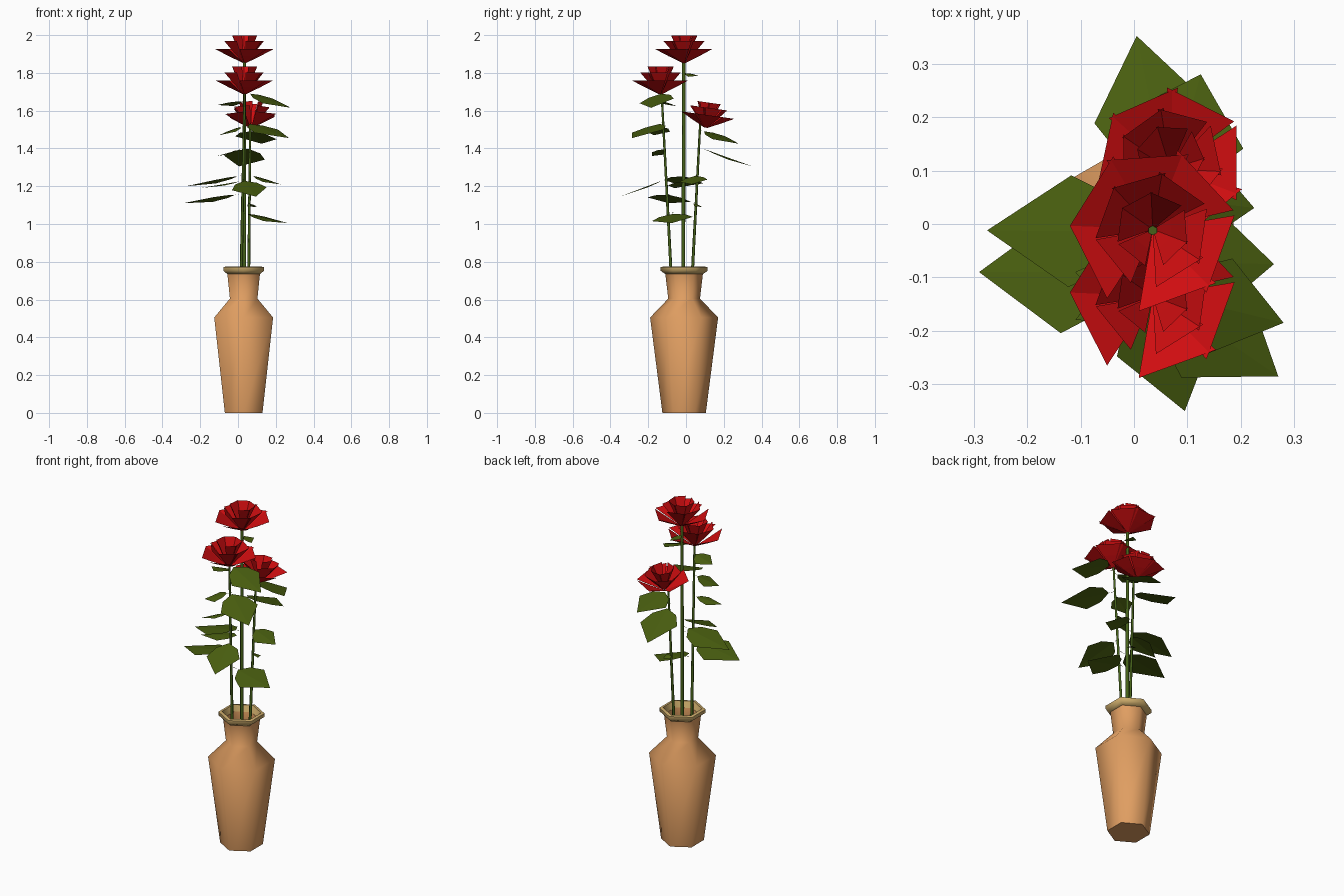
import bpy, bmesh, math
from mathutils import Vector, Matrix

cube = bpy.data.objects.get("Cube")
if cube:
    bpy.data.objects.remove(cube, do_unlink=True)


def material(name, color):
    m = bpy.data.materials.new(name)
    m.use_nodes = True
    m.diffuse_color = (*color, 1)
    m.node_tree.nodes["Principled BSDF"].inputs["Base Color"].default_value = (*color, 1)
    return m


CLAY = material("clay", (0.74, 0.34, 0.12))
RIM = material("rim_glaze", (0.62, 0.42, 0.15))
GREEN = material("leaf_green", (0.068, 0.115, 0.005))
STEM = material("stem_green", (0.06, 0.12, 0.01))
RED = material("petal_red", (0.62, 0.004, 0.005))


def finish(name, bm, mat, smooth=None):
    mesh = bpy.data.meshes.new(name)
    bm.to_mesh(mesh)
    bm.free()
    mesh.materials.append(mat)
    obj = bpy.data.objects.new(name, mesh)
    bpy.context.collection.objects.link(obj)
    if smooth:
        bpy.ops.object.select_all(action="DESELECT")
        obj.select_set(True)
        bpy.context.view_layer.objects.active = obj
        bpy.ops.object.shade_smooth_by_angle(angle=math.radians(smooth))
    return obj


def lathe(name, profile, mat, center=(0.03, -0.01), closed=False):
    """Six-sided turned shape with corners at front and back."""
    bm = bmesh.new()
    rings = []
    for r, z in profile:
        rings.append([bm.verts.new((center[0] + r * math.sin(k * math.pi / 3),
                                    center[1] - r * math.cos(k * math.pi / 3), z))
                      for k in range(6)])
    pairs = list(zip(rings, rings[1:]))
    if closed:
        pairs.append((rings[-1], rings[0]))
    else:
        bm.faces.new(rings[0])
        bm.faces.new(rings[-1])
    for a, b in pairs:
        for k in range(6):
            n = (k + 1) % 6
            bm.faces.new((a[k], a[n], b[n], b[k]))
    bmesh.ops.recalc_face_normals(bm, faces=bm.faces)
    return finish(name, bm, mat, 65)


# Vase: outer wall, then inner wall back down to the floor
lathe("vase_body", [(0.115, 0), (0.18, 0.505), (0.084, 0.605), (0.1, 0.74),
                    (0.09, 0.74), (0.074, 0.605), (0.16, 0.5), (0.1, 0.03)], CLAY)
lathe("vase_rim", [(0.1, 0.735), (0.124, 0.752), (0.124, 0.772),
                   (0.105, 0.775), (0.09, 0.735)], RIM, closed=True)


# Stems
def stem(name, start, end, r0, r1):
    start, end = Vector(start), Vector(end)
    axis = end - start
    bm = bmesh.new()
    place = Matrix.Translation((start + end) / 2) @ axis.to_track_quat("Z", "Y").to_matrix().to_4x4()
    bmesh.ops.create_cone(bm, cap_ends=True, segments=6, radius1=r0, radius2=r1,
                          depth=axis.length, matrix=place)
    finish(name, bm, STEM, 65)


stem("stem_tall", (0.035, -0.015, 0.1), (0.035, -0.012, 1.87), 0.01, 0.009)
stem("stem_front", (0.005, -0.045, 0.1), (0.035, -0.13, 1.71), 0.01, 0.006)
stem("stem_back", (0.05, 0.0, 0.1), (0.065, 0.075, 1.53), 0.01, 0.006)


# Blossoms: three nested whorls of six flaring petals
PETAL_ANGLES = (-70, -20, 43, 94, 148, 207)
WHORLS = ((0.135, 0.073, 0.57), (0.095, 0.115, 0.55), (0.062, 0.145, 0.52))


def blossom(name, base, turn=0, tilt=0, size=1):
    bm = bmesh.new()
    for i, (reach, height, spread) in enumerate(WHORLS):
        for deg in PETAL_ANGLES:
            a = math.radians(deg + i * 12)
            out = Vector((math.cos(a), math.sin(a), 0))
            side = Vector((-out.y, out.x, 0))
            up = Vector((0, 0, 1))

            def row(t, lift):
                mid = out * reach * t + up * height * lift
                half = side * reach * t * spread
                return bm.verts.new(mid - half), bm.verts.new(mid + half)
            foot = row(0.06, 0)
            belly = row(0.55, 0.5)
            lip = row(1, 1)
            bm.faces.new((foot[0], belly[0], belly[1], foot[1]))
            bm.faces.new((belly[0], lip[0], lip[1], belly[1]))
    bmesh.ops.transform(bm, verts=bm.verts, matrix=Matrix.Translation(base)
                        @ Matrix.Rotation(math.radians(tilt), 4, "X")
                        @ Matrix.Rotation(math.radians(turn), 4, "Z") @ Matrix.Scale(size, 4))
    finish(name, bm, RED)


blossom("blossom_top", (0.035, -0.01, 1.853))
blossom("blossom_front", (0.035, -0.135, 1.688))
blossom("blossom_back", (0.068, 0.105, 1.51), turn=20, tilt=-8, size=0.92)


# Leaves: broad kites on short stalks, folded a little along the midrib
def leaf(name, base, tip, width, roll=0):
    base, tip = Vector(base), Vector(tip)
    run = tip - base
    side = Vector((-run.y, run.x, 0)).normalized()
    side = Matrix.Rotation(math.radians(roll), 3, run.normalized()) @ side
    drop = Vector((0, 0, -0.006))
    bm = bmesh.new()
    heel = bm.verts.new(base + run * 0.12)
    point = bm.verts.new(tip)
    stalk = [bm.verts.new(base + side * s) for s in (-0.003, 0.003)]
    bm.faces.new((stalk[0], heel, stalk[1]))
    for s in (-1, 1):
        wide = bm.verts.new(base + run * 0.5 + side * s * width / 2 + drop)
        near = bm.verts.new(base + run * 0.25 + side * s * width * 0.32 + drop / 2)
        loop = (heel, near, wide, point)
        bm.faces.new(loop if s < 0 else loop[::-1])
    finish(name, bm, GREEN)


LEAVES = {
    "front_stem_leaf": [
        ((0.035, -0.125, 1.70), (0.28, -0.185, 1.615), 0.19, 8),
        ((0.03, -0.12, 1.54), (0.27, -0.285, 1.455), 0.21, 5),
        ((0.035, -0.12, 1.65), (-0.11, -0.09, 1.63), 0.11, 10),
        ((0.03, -0.12, 1.52), (-0.1, -0.17, 1.47), 0.13, 0),
        ((0.03, -0.11, 1.40), (-0.11, -0.18, 1.36), 0.08, 8),
        ((0.025, -0.1, 1.24), (0.095, -0.35, 1.145), 0.19, 5),
        ((0.02, -0.09, 1.16), (-0.29, -0.09, 1.11), 0.23, 6),
        ((0.02, -0.07, 1.06), (0.262, -0.075, 1.005), 0.22, 6)],
    "tall_stem_leaf": [
        ((0.035, -0.015, 1.80), (0.06, 0.065, 1.785), 0.07, 12),
        ((0.035, -0.015, 1.26), (-0.275, -0.012, 1.20), 0.21, 5),
        ((0.035, -0.015, 1.23), (-0.2, -0.06, 1.19), 0.12, 0)],
    "back_stem_leaf": [
        ((0.065, 0.07, 1.50), (0.125, 0.28, 1.425), 0.23, 4),
        ((0.063, 0.06, 1.41), (0.005, 0.352, 1.305), 0.22, 6),
        ((0.06, 0.05, 1.26), (0.225, 0.03, 1.21), 0.15, 5),
        ((0.058, 0.04, 1.11), (0.09, 0.085, 1.09), 0.06, 0)],
}
for group, items in LEAVES.items():
    for i, args in enumerate(items):
        leaf(f"{group}_{i + 1}", *args)
